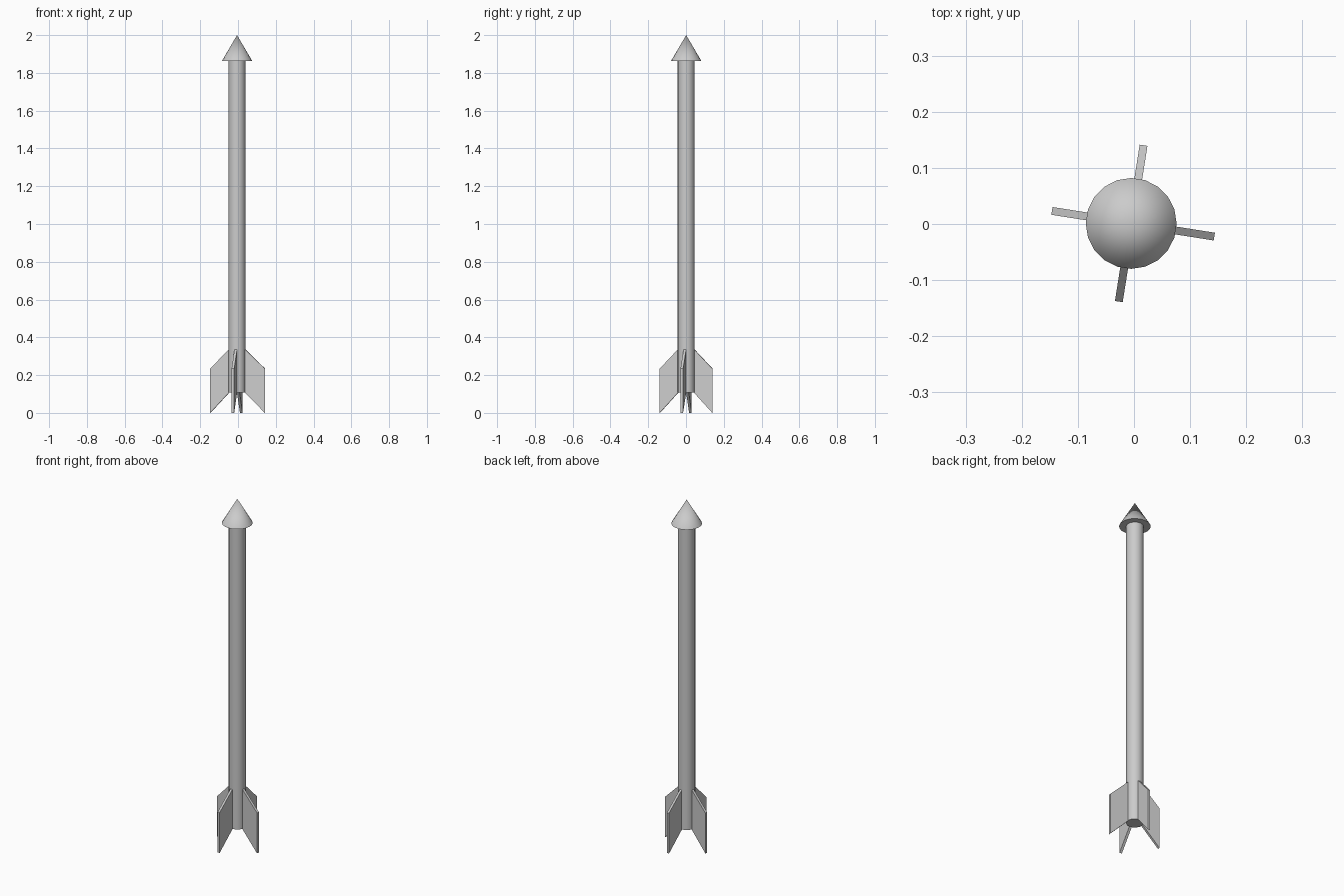
import bpy, bmesh
from math import cos, sin, radians

if "Cube" in bpy.data.objects:
    bpy.data.objects.remove(bpy.data.objects["Cube"])

CX, CY = -0.005, 0.001   # shaft axis
SIDES = 20
R_BODY, R_HEAD = 0.045, 0.081


def cone(name, r1, r2, z0, z1):
    bpy.ops.mesh.primitive_cone_add(vertices=SIDES, radius1=r1, radius2=r2,
                                    depth=z1 - z0, location=(CX, CY, (z0 + z1) / 2))
    ob = bpy.context.object
    ob.name = name
    bpy.ops.object.shade_smooth_by_angle(angle=radians(40))
    return ob


def fin(name, angle, reach, thickness=0.014):
    # swept parallelogram profile (radius, height), extruded to a thin plate
    r0 = 0.042
    profile = [(r0, 0.108), (reach, 0.0), (reach, 0.234), (r0, 0.338)]
    a = radians(angle)
    bm = bmesh.new()
    h = thickness / 2
    verts = [bm.verts.new((CX + r * cos(a) + h * sin(a),
                           CY + r * sin(a) - h * cos(a), z)) for r, z in profile]
    face = bm.faces.new(verts)
    ext = bmesh.ops.extrude_face_region(bm, geom=[face])
    moved = [e for e in ext["geom"] if isinstance(e, bmesh.types.BMVert)]
    bmesh.ops.translate(bm, verts=moved,
                        vec=(-thickness * sin(a), thickness * cos(a), 0))
    bmesh.ops.recalc_face_normals(bm, faces=bm.faces)
    mesh = bpy.data.meshes.new(name)
    bm.to_mesh(mesh)
    bm.free()
    ob = bpy.data.objects.new(name, mesh)
    bpy.context.collection.objects.link(ob)


# long shaft and pointed head
cone("shaft", R_BODY, R_BODY, 0.108, 1.862)
cone("pointed_head", R_HEAD, 0, 1.862, 2.0)

# four tail fins, turned slightly off the axes
for i, reach in enumerate((0.150, 0.141, 0.143, 0.141)):
    fin(f"tail_fin_{i + 1}", -9 + 90 * i, reach)
